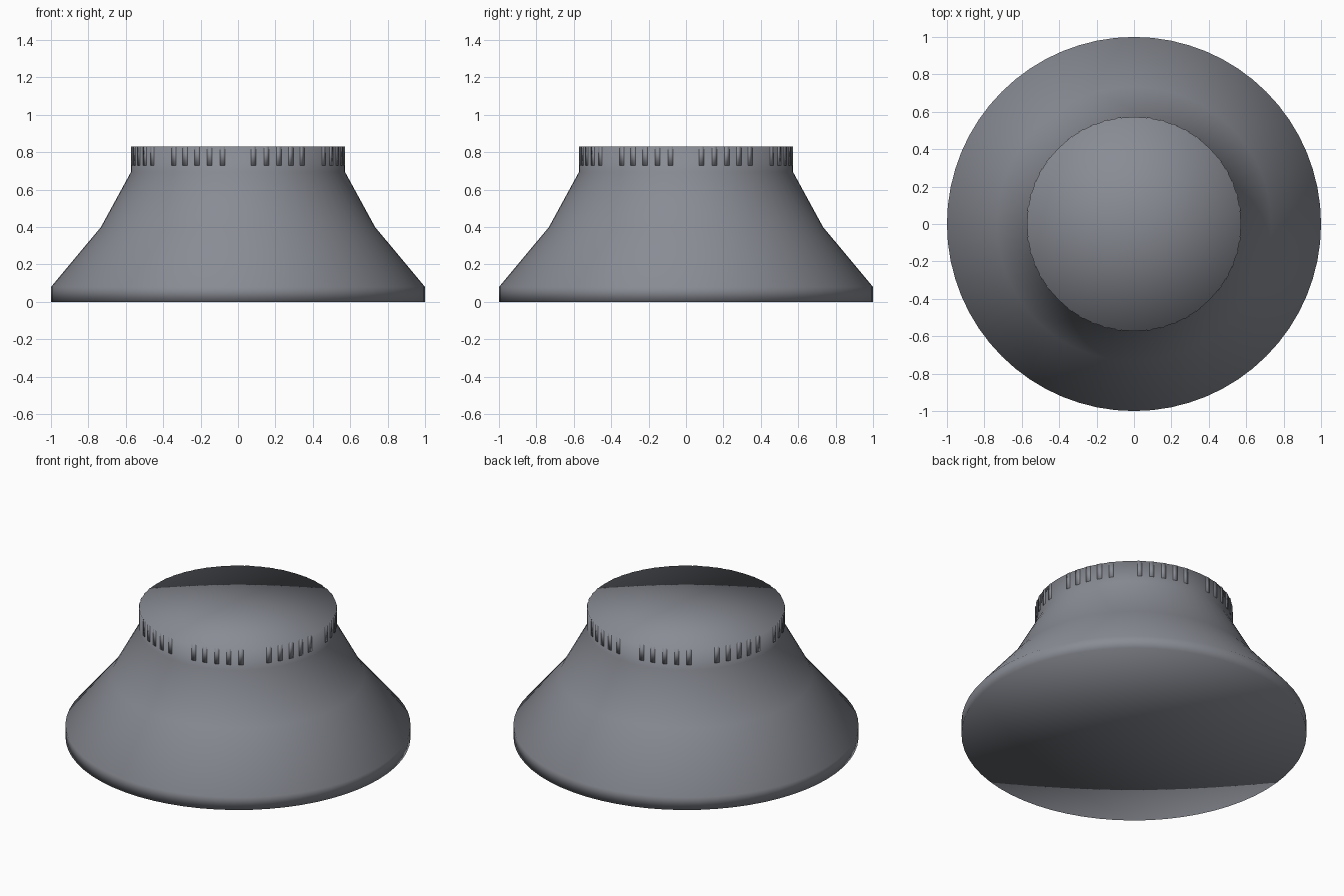
import bpy, bmesh, math
from mathutils import Matrix

if "Cube" in bpy.data.objects:
    bpy.data.objects.remove(bpy.data.objects["Cube"])

SIDES = 64
grey = bpy.data.materials.new("dark_grey")
grey.diffuse_color = (0.25, 0.262, 0.297, 1)
grey.use_nodes = True
grey.node_tree.nodes["Principled BSDF"].inputs["Base Color"].default_value = grey.diffuse_color


def finish(bm, name):
    bmesh.ops.recalc_face_normals(bm, faces=bm.faces)
    for f in bm.faces:
        f.smooth = True
    mesh = bpy.data.meshes.new(name)
    bm.to_mesh(mesh)
    bm.free()
    mesh.materials.append(grey)
    obj = bpy.data.objects.new(name, mesh)
    bpy.context.collection.objects.link(obj)


# Flared body with straight collar, closed by flat fans
bm = bmesh.new()
profile = [(1.0, 0.0), (1.0, 0.08), (0.733, 0.40), (0.572, 0.695), (0.572, 0.83)]
rings = [[bm.verts.new((r * math.cos(2 * math.pi * i / SIDES),
                        r * math.sin(2 * math.pi * i / SIDES), z))
          for i in range(SIDES)] for r, z in profile]
top = bm.verts.new((0, 0, 0.83))
bottom = bm.verts.new((0, 0, 0))
for i in range(SIDES):
    j = (i + 1) % SIDES
    for lo, hi in zip(rings, rings[1:]):
        bm.faces.new((lo[i], lo[j], hi[j], hi[i]))
    bm.faces.new((rings[-1][i], rings[-1][j], top))
    bm.faces.new((rings[0][j], rings[0][i], bottom))
finish(bm, "knob_body")

# Grip ribs: 8 groups of 5 small softened blocks just proud of the collar
bm = bmesh.new()
for g in range(8):
    for k in range(5):
        a = math.radians(45 * g + 22.5 + (k - 2) * 7.1)
        m = (Matrix.Rotation(a, 4, 'Z')
             @ Matrix.Translation((0.5375, 0, 0.7798))
             @ Matrix.Diagonal((0.075, 0.027, 0.0995, 1)))
        bmesh.ops.create_cube(bm, size=1, matrix=m)
finish(bm, "grip_ribs")
